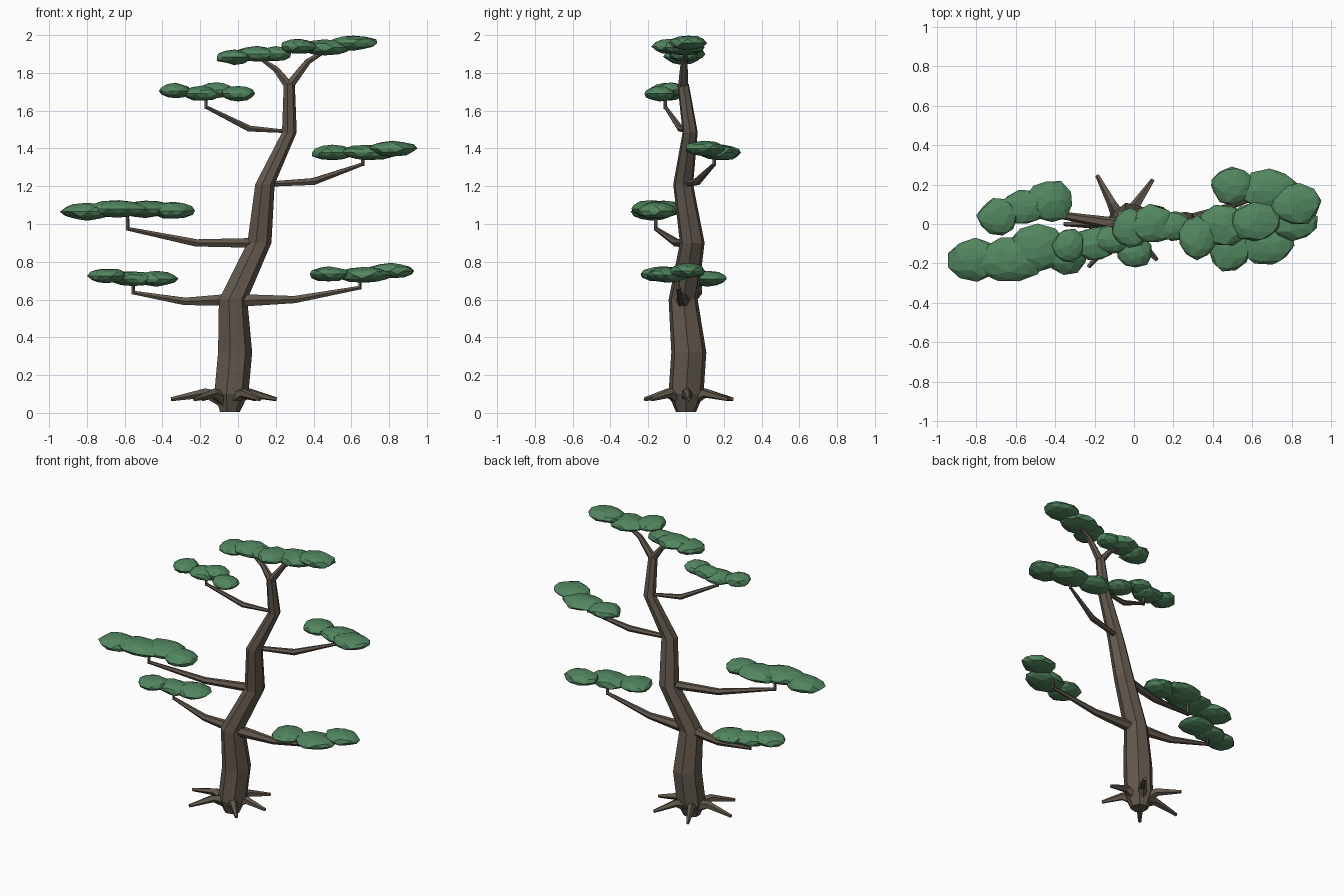
import bpy, bmesh, random
from math import cos, sin, tau, radians
from mathutils import Vector, Matrix

random.seed(4)


def material(name, color):
    m = bpy.data.materials.new(name)
    m.diffuse_color = color
    return m


BARK = material("bark", (0.125, 0.098, 0.075, 1))
LEAF = material("needles", (0.085, 0.24, 0.115, 1))


def finish(bm, name, mat):
    bmesh.ops.recalc_face_normals(bm, faces=bm.faces)
    me = bpy.data.meshes.new(name)
    bm.to_mesh(me)
    bm.free()
    me.materials.append(mat)
    ob = bpy.data.objects.new(name, me)
    bpy.context.collection.objects.link(ob)
    return ob


def add_tube(bm, path, sides, flat_rings=False):
    """Faceted tapering tube through (x, y, z, radius) points."""
    pts = [Vector(p[:3]) for p in path]
    chord = (pts[-1] - pts[0]).normalized()
    ref = Vector((0, 0, 1)) if abs(chord.z) < 0.7 else Vector((0, 1, 0))
    rings = []
    for i, p in enumerate(pts):
        t = (pts[min(i + 1, len(pts) - 1)] - pts[max(i - 1, 0)]).normalized()
        if flat_rings:
            t = Vector((0, 0, 1))
        u = ref.cross(t).normalized()
        v = t.cross(u)
        r = path[i][3]
        rings.append([bm.verts.new(p + r * (u * cos(tau * k / sides) + v * sin(tau * k / sides)))
                      for k in range(sides)])
    for a, b in zip(rings, rings[1:]):
        for k in range(sides):
            j = (k + 1) % sides
            bm.faces.new((a[k], a[j], b[j], b[k]))
    bm.faces.new(rings[0][::-1])
    bm.faces.new(rings[-1])


# Crooked trunk
bm = bmesh.new()
add_tube(bm, [(-0.045, 0, 0.005, 0.055), (-0.04, 0, 0.1, 0.095), (-0.02, 0.015, 0.32, 0.095),
              (-0.03, -0.015, 0.6, 0.079), (0.11, 0.033, 0.9, 0.067), (0.14, -0.015, 1.21, 0.054),
              (0.27, 0.022, 1.485, 0.041), (0.27, -0.015, 1.74, 0.031)], 7, True)
finish(bm, "trunk", BARK)

# Roots spreading around the base: angle, length
bm = bmesh.new()
for ang, length in [(3, 0.26), (56, 0.27), (118, 0.28), (180, 0.3), (231, 0.28), (313, 0.25)]:
    c, s = cos(radians(ang)), sin(radians(ang))
    add_tube(bm, [(-0.055 + c * r, s * r, z, w) for r, z, w in
                  [(0.02, 0.07, 0.045), (0.12, 0.105, 0.026), (length, 0.072, 0.011)]], 5)
finish(bm, "roots", BARK)

# Branches: start, elbow, tip (x, y, z, radius) and height of the upright twig
branches = {
    "lower_left": ((-0.03, -0.01, 0.6, 0.036), (-0.28, 0.03, 0.59, 0.023), (-0.555, 0.075, 0.637, 0.011), 0.70),
    "lower_right": ((-0.02, -0.015, 0.595, 0.04), (0.3, -0.025, 0.6, 0.022), (0.645, -0.04, 0.663, 0.011), 0.72),
    "middle_left": ((0.1, 0.03, 0.9, 0.03), (-0.22, -0.05, 0.9, 0.022), (-0.585, -0.16, 0.975, 0.011), 1.05),
    "middle_right": ((0.14, 0, 1.21, 0.015), (0.4, 0.06, 1.225, 0.021), (0.66, 0.15, 1.317, 0.01), 1.36),
    "upper_left": ((0.26, 0.02, 1.49, 0.01), (0.06, -0.03, 1.505, 0.018), (-0.17, -0.11, 1.62, 0.01), 1.67),
    "crown_left": ((0.27, -0.015, 1.73, 0.027), (0.2, -0.01, 1.82, 0.018), (0.12, -0.01, 1.875, 0.01), 1.89),
    "crown_right": ((0.27, -0.015, 1.73, 0.027), (0.37, -0.01, 1.86, 0.018), (0.46, 0, 1.915, 0.01), 1.94),
}
for name, (a, b, c, top) in branches.items():
    bm = bmesh.new()
    add_tube(bm, [a, b, c], 6)
    add_tube(bm, [(*c[:2], c[2] - 0.01, 0.01), (*c[:2], top, 0.009)], 5)
    finish(bm, name + "_branch", BARK)

# Foliage pads: flattened faceted blobs (x, y, z, radius x, radius y)
pads = {
    "lower_left": [(-0.69, 0.035, 0.725, 0.105, 0.095), (-0.56, 0.085, 0.71, 0.12, 0.09),
                   (-0.43, 0.115, 0.71, 0.12, 0.11)],
    "lower_right": [(0.48, -0.13, 0.735, 0.11, 0.11), (0.67, -0.1, 0.73, 0.15, 0.11),
                    (0.81, 0.01, 0.752, 0.125, 0.095)],
    "middle_left": [(-0.8, -0.18, 1.065, 0.145, 0.11), (-0.63, -0.18, 1.08, 0.17, 0.115),
                    (-0.49, -0.12, 1.08, 0.15, 0.12), (-0.34, -0.15, 1.07, 0.11, 0.105)],
    "middle_right": [(0.5, 0.195, 1.378, 0.115, 0.1), (0.69, 0.17, 1.378, 0.15, 0.11),
                     (0.82, 0.1, 1.4, 0.13, 0.11)],
    "upper_left": [(-0.33, -0.11, 1.705, 0.085, 0.09), (-0.19, -0.1, 1.69, 0.11, 0.09),
                   (-0.11, -0.08, 1.71, 0.09, 0.075), (0, -0.14, 1.69, 0.095, 0.085)],
    "crown_left": [(-0.02, -0.02, 1.885, 0.1, 0.1), (0.1, 0, 1.9, 0.12, 0.1),
                   (0.2, -0.01, 1.9, 0.09, 0.075)],
    "crown_right": [(0.32, -0.07, 1.94, 0.1, 0.11), (0.46, -0.01, 1.935, 0.14, 0.11),
                    (0.61, 0.01, 1.958, 0.13, 0.1)],
}
for name, blobs in pads.items():
    bm = bmesh.new()
    thick = 0.046 if name == "middle_left" else 0.041
    for x, y, z, rx, ry in blobs:
        mat = (Matrix.Translation((x, y, z)) @ Matrix.Diagonal((rx, ry, thick, 1))
               @ Matrix.Rotation(random.uniform(0, tau), 4, 'Z'))
        vs = bmesh.ops.create_icosphere(bm, subdivisions=2, radius=1, matrix=Matrix.Identity(4))["verts"]
        for v in vs:
            v.co = mat @ (v.co * random.uniform(0.9, 1.06))
    finish(bm, name + "_foliage", LEAF)
